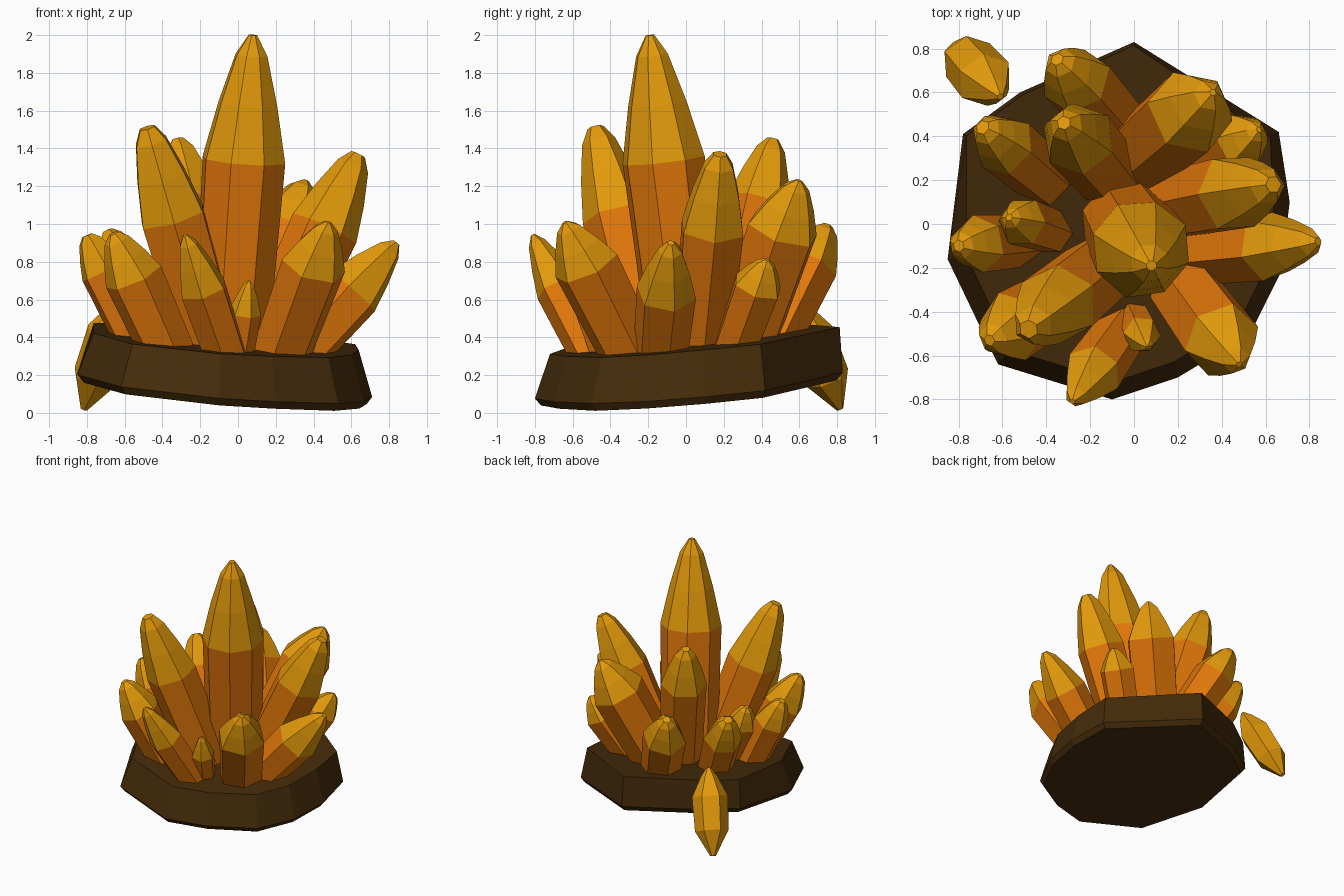
import bpy, bmesh, math, random
from mathutils import Vector

if "Cube" in bpy.data.objects:
    bpy.data.objects.remove(bpy.data.objects["Cube"])

random.seed(11)


def material(name, rgb):
    m = bpy.data.materials.new(name)
    m.diffuse_color = (*rgb, 1)
    m.use_nodes = True
    m.node_tree.nodes["Principled BSDF"].inputs["Base Color"].default_value = m.diffuse_color
    return m


ROCK = material("dark_brown_rock", (0.058, 0.024, 0.003))
ORANGE = material("deep_orange", (0.76, 0.185, 0.003))
AMBER = material("amber", (0.76, 0.32, 0.003))


def top_z(x, y):
    return 0.375 - 0.08 * x + 0.097 * y


def bottom_z(x, y):
    return max(0.01, 0.1 - 0.09 * x + 0.09 * y)


def loft(name, rings, mats, band_mats):
    """Join rings of points into a closed, flat-shaded solid."""
    bm = bmesh.new()
    loops = [[bm.verts.new(p) for p in ring] for ring in rings]
    n = len(loops[0])
    for a, b, mi in zip(loops, loops[1:], band_mats):
        for i in range(n):
            j = (i + 1) % n
            bm.faces.new((a[i], a[j], b[j], b[i])).material_index = mi
    bm.faces.new(loops[0][::-1]).material_index = band_mats[0]
    bm.faces.new(loops[-1]).material_index = band_mats[-1]
    bmesh.ops.recalc_face_normals(bm, faces=bm.faces)
    me = bpy.data.meshes.new(name)
    bm.to_mesh(me)
    bm.free()
    for m in mats:
        me.materials.append(m)
    ob = bpy.data.objects.new(name, me)
    bpy.context.collection.objects.link(ob)
    return ob


# Tilted rock base: bottom, widest and top rings of one outline
outline = [(0, .83), (.66, .42), (.71, .1), (.67, -.22), (.53, -.5), (.2, -.7), (-.1, -.8),
           (-.62, -.64), (-.85, -.16), (-.78, .41), (-.52, .6)]
bottom, middle, top = [], [], []
for x, y in outline:
    s = 0.9 if y < 0.3 else 0.94 if x > 0.5 else 0.98
    bottom.append((x * .96, y * .96, bottom_z(x * .96, y * .96)))
    middle.append((x, y, bottom_z(x, y) + .04))
    top.append((x * s, y * s, top_z(x * s, y * s)))
loft("rock_base", [bottom, middle, top], [ROCK], [0, 0])


def ring(centre, axis, radius, spin, wobble):
    u = axis.orthogonal().normalized()
    v = axis.cross(u)
    n = len(wobble)
    return [centre + radius * w * (math.cos(spin + math.tau * i / n) * u
                                   + math.sin(spin + math.tau * i / n) * v)
            for i, w in enumerate(wobble)]


def crystal(name, foot, tip, shoulder_z, radius, blunt):
    """Prism widening to a shoulder, then a faceted point."""
    base = Vector((*foot, top_z(*foot) - 0.06))
    tip = Vector(tip)
    axis = (tip - base).normalized()
    shoulder = base.lerp(tip, (shoulder_z - base.z) / (tip.z - base.z))
    sides = 8 if radius > .2 else 6
    spin = random.uniform(0, math.tau)
    wobble = [random.uniform(0.99, 1.08) for _ in range(sides)]
    profile = [(.45, .69 + .1 * blunt), (.84, .35 + .18 * blunt), (1, .06 + .22 * blunt)]
    rings = [ring(base, axis, radius * .9, spin, wobble),
             ring(shoulder, axis, radius, spin, wobble)]
    for t, r in profile:
        rings.append(ring(shoulder.lerp(tip, t), axis, radius * r, spin, wobble))
    loft(name, rings, [ORANGE, AMBER], [0, 1, 1, 1])


# Crystal cluster: foot, tip, shoulder height, radius, bluntness
crystals = {
    "crystal_centre": ((-.04, .01), (.08, -.19, 2.0), 1.34, .22, .2),
    "crystal_tall_left": ((-.13, -.19), (-.48, -.48, 1.51), 1.04, .185, .8),
    "crystal_tall_back_left": ((-.1, .2), (-.32, .46, 1.45), 1.12, .165, .6),
    "crystal_tall_right": ((.14, .08), (.635, .18, 1.37), .98, .18, .7),
    "crystal_back_right": ((.01, .3), (.36, .6, 1.23), .97, .195, .1),
    "crystal_far_left": ((-.4, .2), (-.69, .44, .96), .75, .14, .8),
    "crystal_back": ((-.08, .45), (-.35, .75, .99), .78, .155, .6),
    "crystal_small_right": ((.3, .25), (.57, .43, .81), .67, .13, .2),
    "crystal_right": ((.29, -.14), (.84, -.08, .9), .64, .16, .3),
    "crystal_front_right": ((.21, -.27), (.48, -.64, 1.01), .78, .175, .1),
    "crystal_tiny_front": ((.0, -.42), (.06, -.56, .7), .53, .085, .0),
    "crystal_front": ((-.05, -.48), (-.28, -.81, .94), .66, .125, .2),
    "crystal_front_left": ((-.37, -.36), (-.66, -.53, .95), .72, .155, .5),
    "crystal_left": ((-.52, -.08), (-.8, -.1, .94), .75, .13, .7),
    "crystal_small_left": ((-.37, -.04), (-.57, .03, .88), .72, .11, .4),
}
for name, args in crystals.items():
    crystal(name, *args)

# Loose crystal pointed at both ends, leaning by the rim
low, high = Vector((-.82, .82, .01)), Vector((-.61, .58, .6))
axis = (high - low).normalized()
wobble = [random.uniform(0.98, 1.06) for _ in range(6)]
loft("loose_crystal",
     [ring(low.lerp(high, t), axis, r, .9, wobble)
      for t, r in ((0.02, .02), (.3, .12), (.68, .128), (.9, .06), (1, .015))],
     [AMBER], [0, 0, 0, 0])
